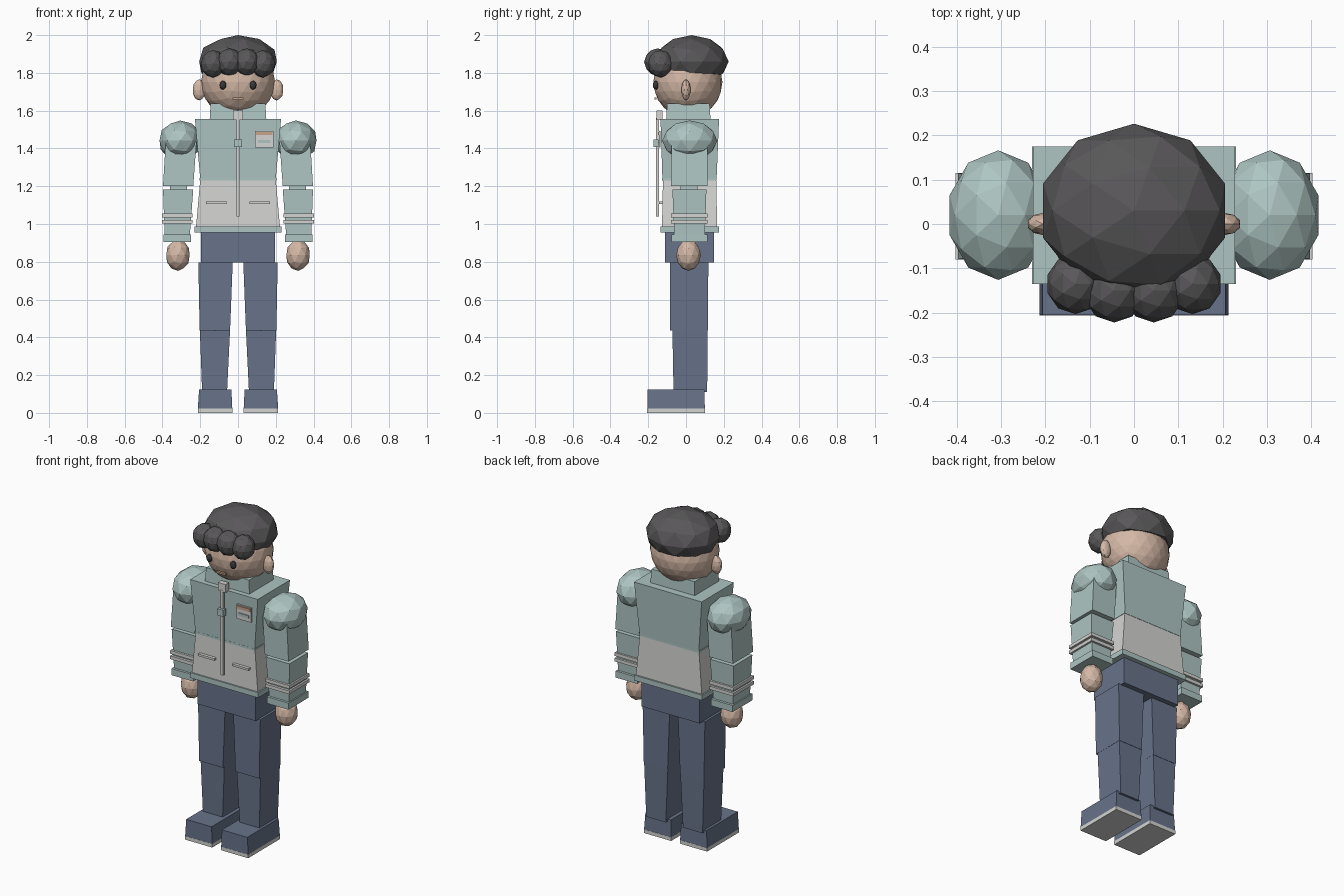
import bpy, bmesh


def material(name, rgb):
    m = bpy.data.materials.new(name)
    m.diffuse_color = (*rgb, 1)
    return m


TEAL = material("soft teal", (0.42, 0.56, 0.54))
GREY = material("light grey", (0.66, 0.66, 0.65))
NAVY = material("slate blue", (0.138, 0.172, 0.255))
HAIR = material("charcoal", (0.10, 0.096, 0.10))
SKIN = material("skin", (0.66, 0.48, 0.38))
EYE = material("eye black", (0.04, 0.038, 0.042))
TAN = material("badge tan", (0.58, 0.36, 0.25))


def finish(name, bm, mat):
    bmesh.ops.recalc_face_normals(bm, faces=bm.faces)
    me = bpy.data.meshes.new(name)
    bm.to_mesh(me)
    bm.free()
    me.materials.append(mat)
    ob = bpy.data.objects.new(name, me)
    bpy.context.collection.objects.link(ob)
    return ob


def block(name, mat, z, x, y, x_top=None, y_top=None):
    """Box between z[0] and z[1]; the top may have its own x and y ranges."""
    x_top, y_top = x_top or x, y_top or y
    bm = bmesh.new()
    bmesh.ops.create_cube(bm, size=1)
    for v in bm.verts:
        top = v.co.z > 0
        xr, yr = (x_top, y_top) if top else (x, y)
        v.co = (xr[v.co.x > 0], yr[v.co.y > 0], z[top])
    return finish(name, bm, mat)


def ball(name, mat, centre, radii, sub=2, floor=None):
    """Faceted ellipsoid, optionally flattened below a floor height."""
    bm = bmesh.new()
    bmesh.ops.create_icosphere(bm, subdivisions=sub, radius=1)
    for v in bm.verts:
        v.co = [c + r * p for c, r, p in zip(centre, radii, v.co)]
        if floor is not None:
            v.co.z = max(v.co.z, floor)
    return finish(name, bm, mat)


def span(s, a, b):
    """Mirror an x range to side s."""
    return tuple(sorted((s * a, s * b)))


# trousers top and jacket
block("hips", NAVY, (0.795, 0.96), (-0.195, 0.195), (-0.11, 0.148))
block("jacket_hem", TEAL, (0.955, 0.987), (-0.23, 0.23), (-0.135, 0.175))
block("jacket_lower", GREY, (0.985, 1.235), (-0.222, 0.222), (-0.127, 0.165),
      (-0.2, 0.2), (-0.122, 0.16))
block("jacket_seam", TEAL, (1.23, 1.243), (-0.203, 0.203), (-0.126, 0.162))
block("jacket_upper", TEAL, (1.24, 1.555), (-0.2, 0.2), (-0.125, 0.162),
      (-0.228, 0.228), (-0.135, 0.175))
block("collar", TEAL, (1.55, 1.637), (-0.15, 0.15), (-0.105, 0.13),
      (-0.145, 0.145), (-0.1, 0.125))

# zip, chest badge
block("zip_strip", GREY, (1.04, 1.56), (-0.009, 0.009), (-0.158, -0.143))
block("zip_top", GREY, (1.55, 1.6), (-0.026, 0.026), (-0.157, -0.125))
block("zip_pull", TEAL, (1.407, 1.447), (-0.02, 0.02), (-0.172, -0.145))
block("badge_plate", GREY, (1.405, 1.493), (0.09, 0.187), (-0.142, -0.134))
block("badge_top_bar", TAN, (1.47, 1.488), (0.095, 0.183), (-0.148, -0.141))
block("badge_lower_bar", TEAL, (1.428, 1.445), (0.105, 0.173), (-0.148, -0.141))

# head and mouth
ball("head", SKIN, (0, 0.01, 1.752), (0.196, 0.183, 0.19), sub=3)
block("mouth", TAN, (1.66, 1.67), (-0.03, 0.03), (-0.168, -0.155))

# hair cap and fringe curls
ball("hair_cap", HAIR, (0, 0.03, 1.86), (0.216, 0.196, 0.14), floor=1.792)
for s in (-1, 1):
    ball("fringe_curl_inner", HAIR, (s * 0.045, -0.15, 1.857), (0.07, 0.072, 0.073))
    ball("fringe_curl_outer", HAIR, (s * 0.132, -0.135, 1.848), (0.066, 0.068, 0.073))

for s in (-1, 1):
    # face sides
    ball("eye", EYE, (s * 0.08, -0.16, 1.735), (0.018, 0.016, 0.024))
    ball("ear", SKIN, (s * 0.205, 0, 1.71), (0.036, 0.025, 0.056))

    # pocket welt
    block("pocket", GREY, (1.107, 1.12), span(s, 0.06, 0.17), (-0.143, -0.12))

    # arm
    ball("shoulder", TEAL, (s * 0.306, 0.02, 1.441), (0.115, 0.146, 0.107))
    block("upper_arm", TEAL, (1.2, 1.433), span(s, 0.237, 0.397), (-0.08, 0.115),
          span(s, 0.22, 0.383), (-0.077, 0.112))
    block("elbow_core", TEAL, (1.17, 1.21), span(s, 0.27, 0.36), (-0.03, 0.06))
    block("forearm", TEAL, (0.94, 1.183), span(s, 0.255, 0.388), (-0.062, 0.1),
          span(s, 0.237, 0.397), (-0.072, 0.108))
    for z in (1.002, 1.035):
        block("sleeve_band", GREY, (z, z + 0.02), span(s, 0.24, 0.402), (-0.08, 0.115))
    block("cuff", TEAL, (0.905, 0.945), span(s, 0.248, 0.395), (-0.077, 0.115))
    ball("hand", SKIN, (s * 0.318, 0.013, 0.835), (0.065, 0.066, 0.083))

    # leg
    block("thigh", NAVY, (0.437, 0.797), span(s, 0.042, 0.203), (-0.085, 0.117),
          span(s, 0.028, 0.21), (-0.085, 0.118))
    ball("knee", NAVY, (s * 0.122, 0.015, 0.44), (0.084, 0.09, 0.06))
    block("shin", NAVY, (0.11, 0.44), span(s, 0.058, 0.19), (-0.066, 0.112),
          span(s, 0.042, 0.202), (-0.072, 0.115))
    block("shoe", NAVY, (0.02, 0.125), span(s, 0.03, 0.213), (-0.205, 0.1),
          span(s, 0.035, 0.206), (-0.205, 0.097))
    block("sole", GREY, (0, 0.022), span(s, 0.03, 0.213), (-0.206, 0.101))
